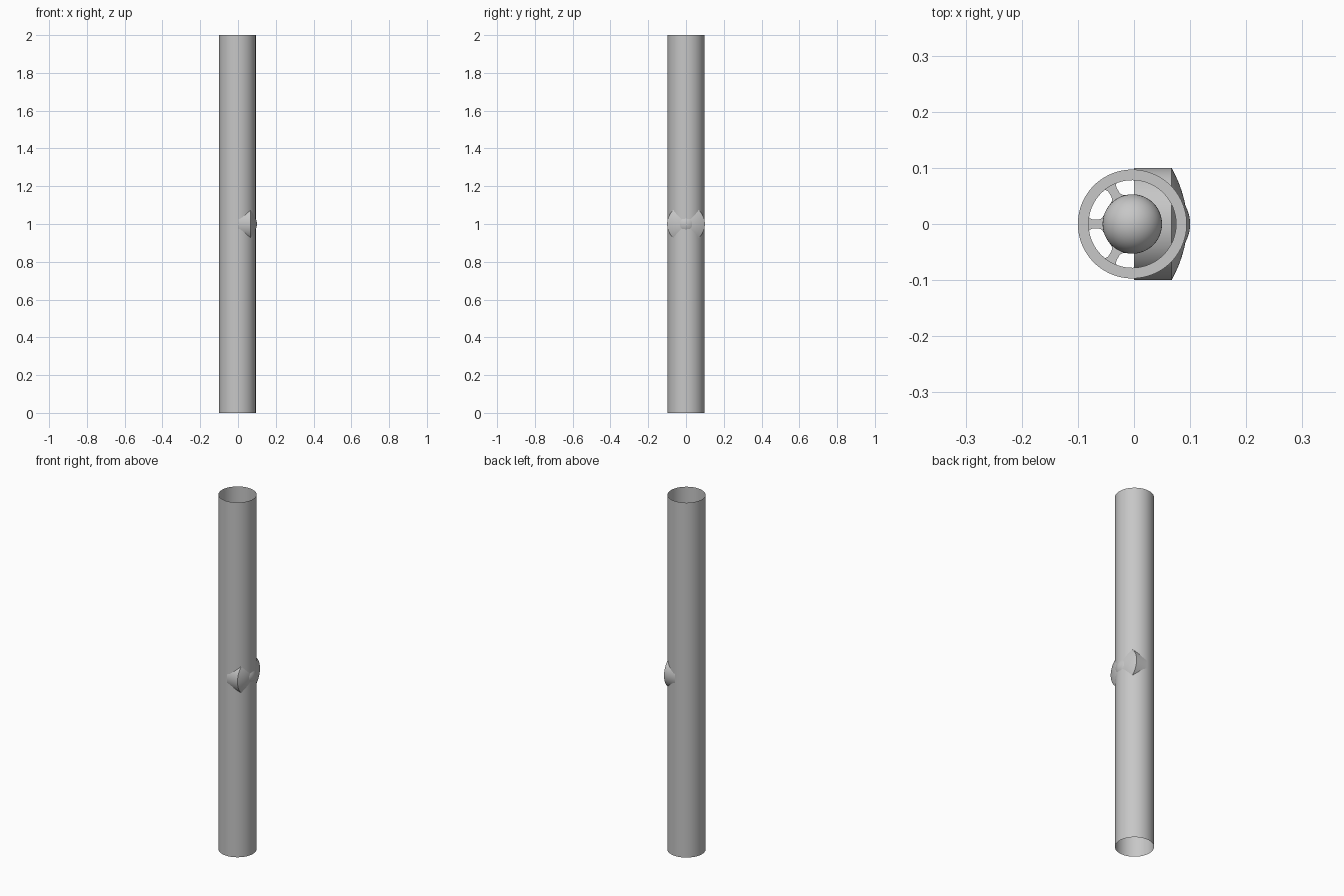
import bpy, bmesh, math
from mathutils import Matrix, Vector

cube = bpy.data.objects.get("Cube")
if cube:
    bpy.data.objects.remove(cube, do_unlink=True)

metal = bpy.data.materials.new("plain_grey")
metal.use_nodes = True
grey = (0.57, 0.57, 0.57, 1)
metal.diffuse_color = grey
metal.node_tree.nodes["Principled BSDF"].inputs["Base Color"].default_value = grey

AXIS_X = -0.003          # tube axis
TUBE_R = 0.097
MID = 1.0
ALONG_X = Matrix.Rotation(math.pi / 2, 4, 'Y')


def finish(name, bm, matrix):
    bmesh.ops.remove_doubles(bm, verts=bm.verts, dist=1e-5)
    bmesh.ops.recalc_face_normals(bm, faces=bm.faces)
    mesh = bpy.data.meshes.new(name)
    bm.to_mesh(mesh)
    bm.free()
    mesh.materials.append(metal)
    mesh.transform(matrix)
    obj = bpy.data.objects.new(name, mesh)
    bpy.context.collection.objects.link(obj)
    bpy.ops.object.select_all(action='DESELECT')
    obj.select_set(True)
    bpy.context.view_layer.objects.active = obj
    bpy.ops.object.shade_smooth_by_angle(angle=math.radians(30))
    return obj


def lathe(name, profile, matrix, steps=96, closed=False):
    """Spin (radius, height) points around local z."""
    bm = bmesh.new()
    verts = [bm.verts.new((r, 0, h)) for r, h in profile]
    edges = [bm.edges.new(pair) for pair in zip(verts, verts[1:])]
    if closed:
        edges.append(bm.edges.new((verts[-1], verts[0])))
    bmesh.ops.spin(bm, geom=verts + edges, cent=(0, 0, 0), axis=(0, 0, 1),
                   angle=2 * math.pi, steps=steps, use_merge=True)
    return finish(name, bm, matrix)


def at(z):
    return Matrix.Translation((AXIS_X, 0, z))


# Long open tube
lathe("main_tube", [(TUBE_R, 0), (TUBE_R, 2)], at(0))

# Horizontal stub crossing the tube wall, with a shallow domed end
dome = [(0.1 * i / 12, 0.0945 - 2.75 * (0.1 * i / 12) ** 2) for i in range(12, -1, -1)]
lathe("side_stub", [(0.1, 0)] + dome, Matrix.Translation((0, 0, MID)) @ ALONG_X)

# Small rounded boss at the centre of the dome
boss = [(0.036 * i / 8, 0.1 - 0.01 * (i / 8) ** 2) for i in range(8, -1, -1)]
lathe("dome_boss", boss, Matrix.Translation((0, 0, MID)) @ ALONG_X, 48)


# Flat rings inside the tube
def flat_ring(name, inner, outer, z, thick=0.02):
    h = thick / 2
    lathe(name, [(inner, -h), (outer, -h), (outer, h), (inner, h)], at(z), closed=True)


flat_ring("upper_ring", 0.078, TUBE_R, 1.2)
flat_ring("lower_ring", 0.078, TUBE_R, 0.85)
flat_ring("lower_hub", 0.012, 0.052, 0.85)

# Waisted spokes joining the hub to the lower ring
bm = bmesh.new()
for k in range(6):
    turn = Matrix.Rotation(k * math.pi / 3, 3, 'Z')
    rows = []
    for i in range(9):
        t = i / 8
        half = 0.008 + 0.009 * (2 * t - 1) ** 4
        r = 0.05 + 0.03 * t
        rows.append((r, half))
    outline = [(r, w) for r, w in rows] + [(r, -w) for r, w in reversed(rows)]
    face = bm.faces.new([bm.verts.new(turn @ Vector((x, y, -0.01))) for x, y in outline])
    top = bmesh.ops.extrude_face_region(bm, geom=[face])["geom"]
    bmesh.ops.translate(bm, vec=(0, 0, 0.02),
                        verts=[v for v in top if isinstance(v, bmesh.types.BMVert)])
finish("spokes", bm, at(0.85))

# Ball carried on a spindle
ball = [(0.053 * math.sin(math.pi * i / 24), -0.053 * math.cos(math.pi * i / 24))
        for i in range(25)]
lathe("inner_ball", ball, at(1.15), 48)
lathe("spindle", [(0.014, 0.85), (0.014, 1.15)], at(0), 24)
